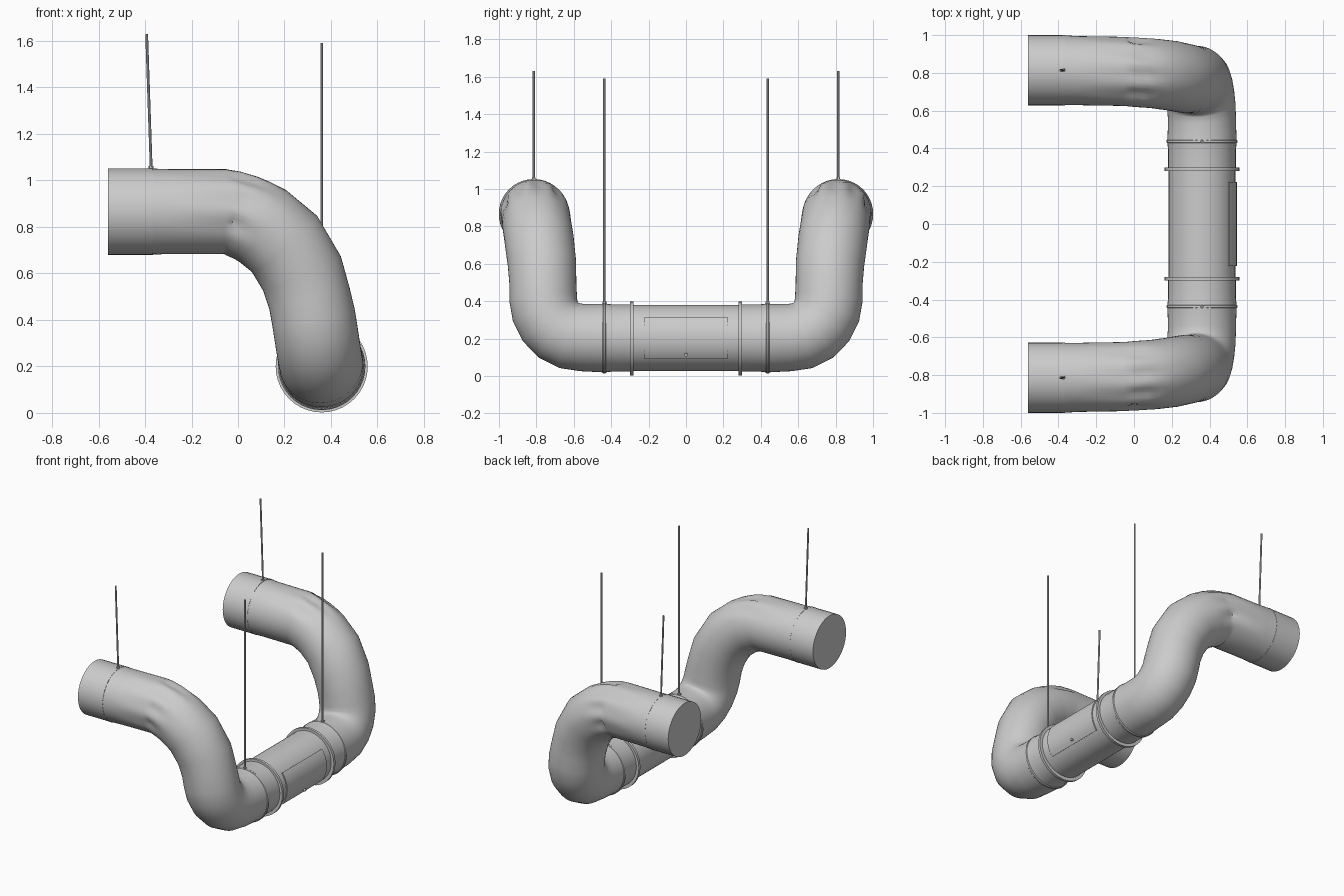
import bpy, bmesh, math
from mathutils import Vector

if "Cube" in bpy.data.objects:
    bpy.data.objects.remove(bpy.data.objects["Cube"])

CX, CZ = 0.36, 0.2            # axis of the low cross pipe


def finish(name, bm, angle=40):
    bmesh.ops.recalc_face_normals(bm, faces=bm.faces)
    me = bpy.data.meshes.new(name)
    bm.to_mesh(me)
    bm.free()
    ob = bpy.data.objects.new(name, me)
    bpy.context.collection.objects.link(ob)
    bpy.ops.object.select_all(action='DESELECT')
    ob.select_set(True)
    bpy.context.view_layer.objects.active = ob
    bpy.ops.object.shade_smooth_by_angle(angle=math.radians(angle))
    return ob


def loft(name, pts, seg=40, caps=True, dent=None, angle=40):
    """Tube through (x, y, z, radius) points; dent(i, direction) lowers the radius."""
    bm = bmesh.new()
    P = [Vector(p[:3]) for p in pts]
    n = len(P)
    prev, u, rings = None, None, []
    for i in range(n):
        a = (P[i] - P[i - 1]).normalized() if i else Vector()
        b = (P[i + 1] - P[i]).normalized() if i < n - 1 else Vector()
        t = (a + b).normalized()
        if prev is None:
            u = t.orthogonal().normalized()
        else:
            u = prev.rotation_difference(t) @ u
        prev = t
        v = t.cross(u)
        ring = []
        for k in range(seg):
            w = math.tau * k / seg
            d = u * math.cos(w) + v * math.sin(w)
            r = pts[i][3] - (dent(i, d) if dent else 0)
            ring.append(bm.verts.new(P[i] + d * r))
        rings.append(ring)
    for r0, r1 in zip(rings, rings[1:]):
        for k in range(seg):
            m = (k + 1) % seg
            bm.faces.new((r0[k], r0[m], r1[m], r1[k]))
    if caps:
        bm.faces.new(rings[0])
        bm.faces.new(rings[-1])
    return finish(name, bm, angle)


# centre pipe
loft("centre_pipe", [(CX, -0.3, CZ + .003, .177), (CX, 0.3, CZ + .003, .177)], caps=False)

for s, side in ((1, "back"), (-1, "front")):
    # flange and bead on the cross pipe
    loft(f"flange_{side}", [(CX, s * .281, CZ, .198), (CX, s * .299, CZ, .198)])
    loft(f"pipe_stub_{side}", [(CX, s * .29, CZ + .003, .179), (CX, s * .40, CZ + .003, .18),
                               (CX, s * .43, CZ + .003, .184)], caps=False)
    loft(f"bead_{side}", [(CX, s * .427, CZ, .183), (CX, s * .432, CZ, .188),
                          (CX, s * .442, CZ, .188), (CX, s * .447, CZ, .183)])

    # bent duct: elbow arc, rising run, upper bend, level run
    path = [(CX, s * .435, .203, .184), (CX, s * .47, .203, .182), (CX, s * .55, .205, .18)]
    for d in (18, 36, 54, 72, 90):
        a = math.radians(d)
        path.append((CX - .035 * (d / 90) ** 1.5, s * (.56 + .203 * math.sin(a)),
                     .41 - .205 * math.cos(a), .181))
    path += [(.308, s * .765, .49, .179), (.275, s * .77, .60, .183), (.2, s * .785, .727, .185),
             (.105, s * .797, .805, .184)]
    first = len(path)
    path += [(.06, s * .80, .83, .184), (.015, s * .803, .85, .184), (-.025, s * .806, .864, .183),
             (-.06, s * .808, .866, .183), (-.30, s * .812, .866, .183), (-.37, s * .814, .866, .185)]
    depth = {first: .006, first + 1: .013, first + 2: .02}

    # creases on the outer and upper side of the upper bend
    def dent(i, d, s=s, depth=depth):
        a = math.degrees(math.atan2(d.z, s * d.y))
        if i not in depth or not -35 < a < 150:
            return 0
        return depth[i] * (0.5 - 0.5 * math.cos(math.radians((a + 35) * 360 / 37)))

    loft(f"bent_duct_{side}", path, seg=56, caps=False, dent=dent)

    # end cuff and its strap
    loft(f"end_cuff_{side}", [(-.365, s * .814, .866, .186), (-.56, s * .814, .866, .186)])
    loft(f"strap_{side}", [(-.378, s * .814, .866, .187), (-.366, s * .814, .866, .187)])

    # hanger rods with nuts
    loft(f"upper_rod_{side}", [(-.373, s * .814, 1.04, .006), (-.393, s * .814, 1.63, .006)], seg=8)
    loft(f"upper_nut_{side}", [(-.373, s * .814, 1.04, .011), (-.374, s * .814, 1.062, .011)], seg=6)
    loft(f"lower_rod_{side}", [(CX, s * .437, .37, .006), (CX, s * .437, 1.59, .006)], seg=8)
    loft(f"lower_nut_{side}", [(CX, s * .437, .375, .011), (CX, s * .437, .398, .011)], seg=6)


# curved access door wrapped on the pipe
def curved_panel(name, y0, y1, a0, a1, r0, r1, seg=14):
    bm = bmesh.new()
    rows = []
    for k in range(seg + 1):
        a = math.radians(a0 + (a1 - a0) * k / seg)
        rows.append([bm.verts.new((CX + r * math.cos(a), y, CZ + .003 + r * math.sin(a)))
                     for r, y in ((r0, y0), (r1, y0), (r1, y1), (r0, y1))])
    for p, q in zip(rows, rows[1:]):
        for j in range(4):
            m = (j + 1) % 4
            bm.faces.new((p[j], p[m], q[m], q[j]))
    bm.faces.new(rows[0])
    bm.faces.new(rows[-1])
    return finish(name, bm)


curved_panel("access_door", -.223, .223, -38, 38, .17, .184)
loft("door_latch", [(.515, 0, .115, .009), (.532, 0, .112, .009)], seg=12)
